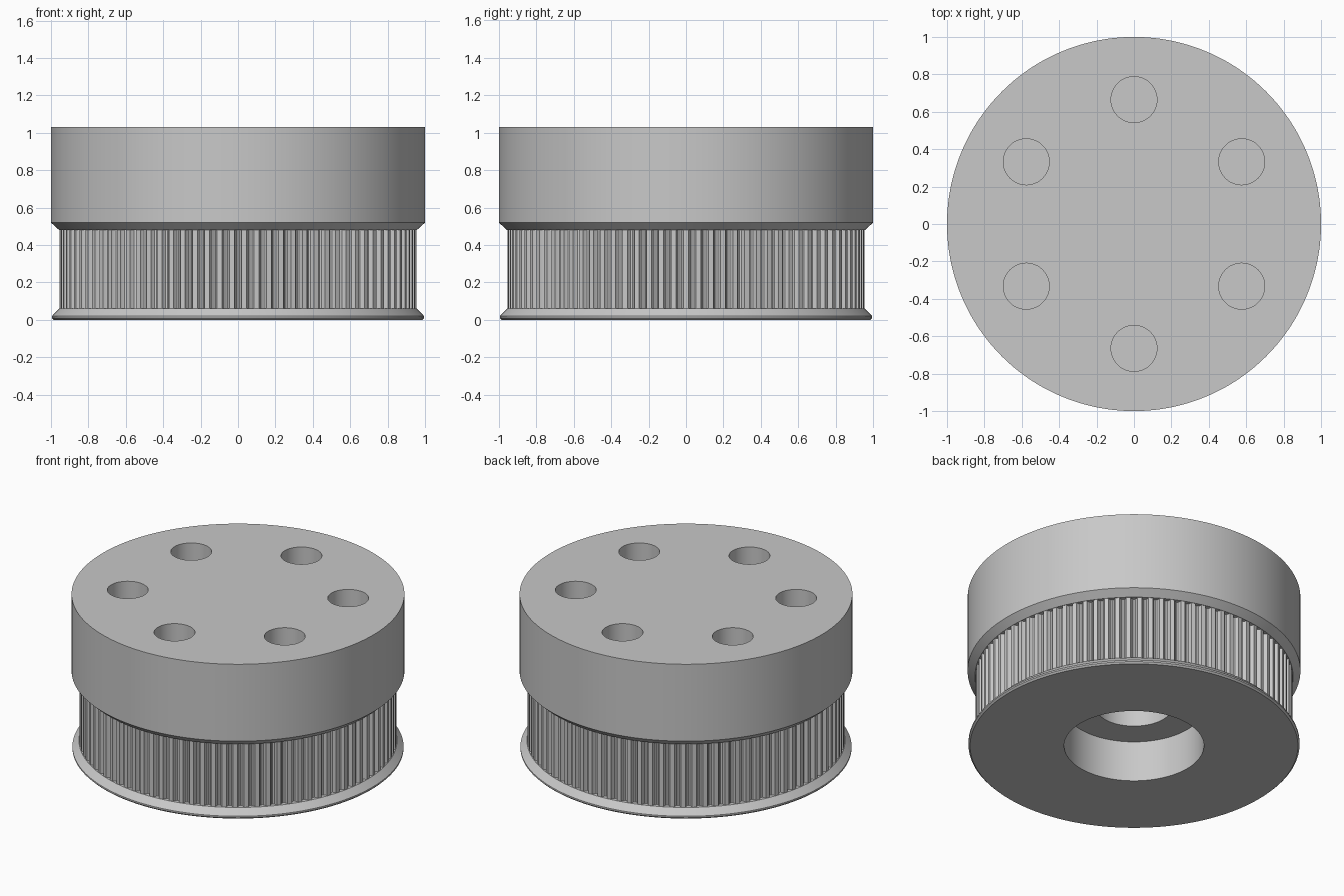
import bpy
import bmesh
from math import cos, sin, pi, radians

cube = bpy.data.objects.get("Cube")
if cube:
    bpy.data.objects.remove(cube, do_unlink=True)

TEETH = 90
GROOVE_DEPTH = 0.026
# One tooth pitch: (fraction of pitch, share of groove depth)
TOOTH = [(0, 0), (0.2, 0), (0.25, 0.45), (0.36, 0.87),
         (0.5, 1), (0.64, 0.87), (0.75, 0.45), (0.8, 0)]

grey = bpy.data.materials.new("light grey")
grey.use_nodes = True
colour = (0.58, 0.58, 0.58, 1)
grey.diffuse_color = colour
grey.node_tree.nodes["Principled BSDF"].inputs["Base Color"].default_value = colour

# Half section from the blind bore, over the outside, to the top: (radius, z, toothed)
SECTION = [
    (0.23, 0.45, False), (0.23, 0.27, False), (0.42, 0.27, False), (0.42, 0, False),
    (0.985, 0, False), (0.995, 0.01, False), (0.995, 0.02, False),
    (0.956, 0.06, False), (0.954, 0.06, True),
    (0.954, 0.48, True), (0.956, 0.48, False),
    (1, 0.52, False), (1, 1.03, False),
]


def add_ring(bm, radius, z, toothed):
    ring = []
    for tooth in range(TEETH):
        for fraction, depth in TOOTH:
            a = 2 * pi * (tooth + fraction) / TEETH
            r = radius - (GROOVE_DEPTH * depth if toothed else 0)
            ring.append(bm.verts.new((r * cos(a), r * sin(a), z)))
    return ring


# Pulley body with flanges, toothed belt band and stepped bore
bm = bmesh.new()
rings = [add_ring(bm, *point) for point in SECTION]
for low, high in zip(rings, rings[1:]):
    for i in range(len(low)):
        j = (i + 1) % len(low)
        bm.faces.new((low[i], low[j], high[j], high[i]))
bm.faces.new(rings[0])
bm.faces.new(rings[-1])
bmesh.ops.recalc_face_normals(bm, faces=bm.faces)
mesh = bpy.data.meshes.new("pulley_body")
bm.to_mesh(mesh)
bm.free()
mesh.materials.append(grey)
body = bpy.data.objects.new("pulley_body", mesh)
bpy.context.collection.objects.link(body)

# Six blind holes in the top face
bm = bmesh.new()
for i in range(6):
    a = radians(30 + 60 * i)
    made = bmesh.ops.create_cone(bm, cap_ends=True, segments=48,
                                 radius1=0.123, radius2=0.123, depth=0.6)
    bmesh.ops.translate(bm, verts=made["verts"],
                        vec=(0.665 * cos(a), 0.665 * sin(a), 0.83))
mesh = bpy.data.meshes.new("hole_cutter")
bm.to_mesh(mesh)
bm.free()
mesh.materials.append(grey)
cutter = bpy.data.objects.new("hole_cutter", mesh)
cutter.hide_render = True
bpy.context.collection.objects.link(cutter)

cut = body.modifiers.new("holes", "BOOLEAN")
cut.operation = "DIFFERENCE"
cut.solver = "EXACT"
cut.object = cutter

bpy.ops.object.select_all(action="DESELECT")
bpy.context.view_layer.objects.active = body
body.select_set(True)
bpy.ops.object.modifier_apply(modifier=cut.name)
bpy.data.objects.remove(cutter, do_unlink=True)
bpy.ops.object.shade_smooth_by_angle(angle=radians(25))
